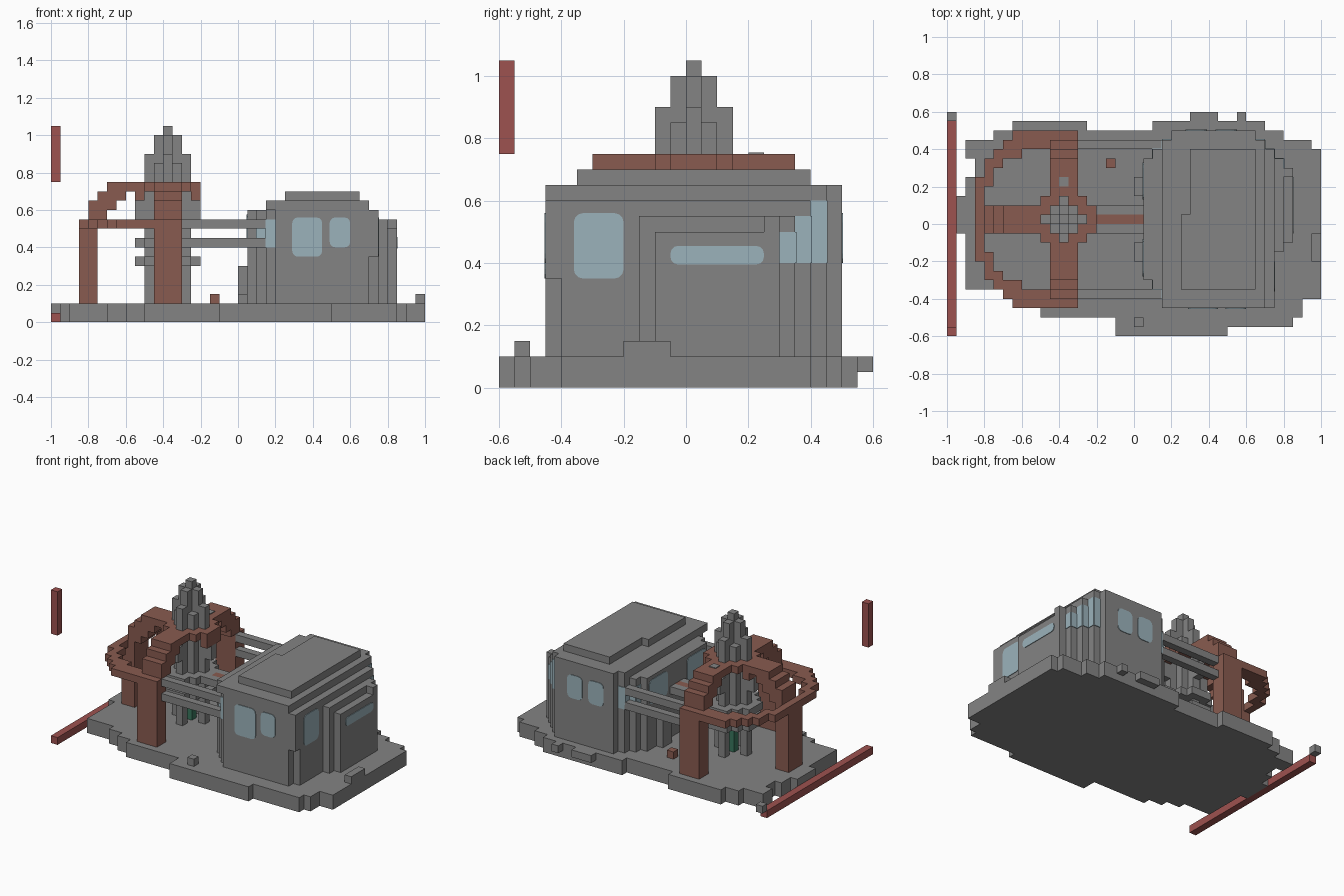
import bpy
import bmesh
from math import cos, sin, pi

U = 0.05  # one grid cell

default = bpy.data.objects.get("Cube")
if default:
    bpy.data.objects.remove(default)


def material(name, r, g, b):
    m = bpy.data.materials.new(name)
    m.use_nodes = True
    m.diffuse_color = (r, g, b, 1)
    bsdf = m.node_tree.nodes["Principled BSDF"]
    bsdf.inputs["Base Color"].default_value = (r, g, b, 1)
    bsdf.inputs["Roughness"].default_value = 0.9
    return m


GREY = material("stone grey", .23, .23, .23)
BROWN = material("brick brown", .25, .105, .08)
RED = material("dull red", .34, .085, .08)
GLASS = material("pale blue glass", .33, .45, .5)
GREEN = material("dark green", .04, .18, .11)


def finish(name, bm, mat):
    bmesh.ops.recalc_face_normals(bm, faces=bm.faces)
    me = bpy.data.meshes.new(name)
    bm.to_mesh(me)
    bm.free()
    me.materials.append(mat)
    ob = bpy.data.objects.new(name, me)
    bpy.context.collection.objects.link(ob)
    return ob


def blocks(name, mat, boxes):
    """One object from boxes (x0, x1, y0, y1, z0, z1) in grid cells."""
    bm = bmesh.new()
    for b in boxes:
        vs = bmesh.ops.create_cube(bm, size=1)["verts"]
        for v in vs:
            for i in range(3):
                lo, hi = b[2 * i], b[2 * i + 1]
                v.co[i] = U * (lo + (v.co[i] + .5) * (hi - lo))
    return finish(name, bm, mat)


def window(name, axis, side, face, a0, a1, z0, z1, r=.6):
    """Thin rounded pane on a wall; axis is the wall normal (0 = x, 1 = y)."""
    bm = bmesh.new()
    ring = []
    corners = ((a1 - r, z1 - r), (a0 + r, z1 - r), (a0 + r, z0 + r), (a1 - r, z0 + r))
    for q, (a, z) in enumerate(corners):
        for k in range(4):
            t = pi / 2 * (q + k / 3)
            p, h = a + r * cos(t), z + r * sin(t)
            co = (face, p, h) if axis == 0 else (p, face, h)
            ring.append(bm.verts.new([c * U for c in co]))
    f = bm.faces.new(ring)
    new = bmesh.ops.extrude_face_region(bm, geom=[f])["geom"]
    for v in new:
        if isinstance(v, bmesh.types.BMVert):
            v.co[axis] += side * .004
    return finish(name, bm, GLASS)


# Ground slab: strips along x, each with its own depth
strips = [(-19, -18, -1, 3), (-18, -17, -7, 5), (-18, -17, 7, 9), (-17, -15, -7, 9),
          (-15, -14, -7, 10), (-14, -13, -8, 10), (-13, -12, -8, 11), (-12, -10, -9, 11),
          (-10, -5, -10, 11), (-5, -2, -10, 10), (-2, 2, -12, 10), (2, 6, -12, 11),
          (6, 9, -12, 12), (9, 10, -12, 11), (10, 11, -11, 11), (11, 12, -11, 12),
          (12, 14, -11, 11), (14, 16, -11, 10), (16, 17, -11, 9), (17, 18, -10, 9),
          (18, 19, -8, 9), (19, 20, -8, 8)]
blocks("ground_upper", GREY, [s + (1, 2) for s in strips])
blocks("ground_lower", GREY, [(a, b, c, min(d, 11), 0, 1) for a, b, c, d in strips])
blocks("ground_stones", GREY, [(0, 1, -11, -10, 2, 3), (19, 20, -4, -1, 2, 3),
                               (-20, -19, 11, 12, 1, 2)])

# Red bar, floating post and small brick
blocks("red_bar", RED, [(-20, -19, -12, 11, 0, 1)])
blocks("red_post", RED, [(-20, -19, -12, -11, 15, 21)])
blocks("small_brick", BROWN, [(-3, -2, 6, 7, 2, 3)])

# House: walls with stepped corners, bay and layered roof
walls = [(4, 14, -9, 0, 2, 12), (4, 13, 0, 10, 2, 12)]
walls += [(3, 14, -8, 9, 2, 12), (2, 15, -7, 8, 2, 12), (1, 15, -6, 7, 2, 12)]
walls += [(14, 15, -8, 0, 2, 12), (14, 15, -9, -8, 7, 12)]
blocks("house_walls", GREY, walls)
blocks("house_bay", GREY, [(15, 16, -3, 7, 2, 11), (16, 17, -2, 5, 2, 10),
                           (16, 17, 5, 6, 2, 11)])
blocks("house_roof", GREY, [(3, 14, -9, 9, 12, 13), (4, 13, 9, 10, 12, 13),
                            (5, 13, -7, 1, 13, 14), (6, 13, 1, 8, 13, 14)])
blocks("house_low_walls", GREY, [(0, 1, -4, -2, 2, 6), (0, 1, 3, 5, 2, 6)])

# Panes on the flat walls
window("front_window_wide", 1, -1, -9, 5.8, 9, 7, 11.2)
window("front_window_narrow", 1, -1, -9, 9.8, 12, 8, 11.2)
window("back_window_left", 1, 1, 10, 8.7, 11, 8, 11.2)
window("back_window_right", 1, 1, 10, 5.5, 7.8, 8, 11.2)
window("side_window", 0, 1, 15, -7.2, -4, 7, 11.2)
window("bay_window", 0, 1, 17, -1, 5, 7.9, 9.1, .5)
for n, y in (("front", -5.6), ("back", 2.6)):
    window("inner_window_" + n, 0, -1, 1, y, y + 4, 8.2, 11.5)

# Panes wrapped around the stepped corners
T = .08
blocks("corner_panes", GLASS,
       [(16, 16 + T, 6, 7, 8, 10), (15, 15 + T, 7, 8, 8, 11), (14, 14 + T, 8, 9, 8, 12),
        (15, 16, 7, 7 + T, 8, 10), (14, 15, 8, 8 + T, 8, 11), (13, 14, 9, 9 + T, 8, 12)]
       + [(2 + k - T, 2 + k, 7 + k, 8 + k, 8, 11) for k in range(2)]
       + [(2 + k, 3 + k, 8 + k, 8 + k + T, 8, 11) for k in range(2)]
       + [(2 + k - T, 2 + k, -7 - k, -6 - k, 8, 11) for k in range(2)]
       + [(2 + k, 3 + k, -7 - k - T, -7 - k, 8, 11) for k in range(2)])

# Rails and walkway between house and pavilion
blocks("rails", GREY, [(-6, 4, y, y + 1, z, z + 1) for y in (-8, 8) for z in (8, 10)])
blocks("walkway_plank", BROWN, [(-4, 1, 0, 1, 8, 9)])
blocks("walkway_edges", GREY, [(-4, 1, -1, 0, 8, 9), (-4, 1, 1, 2, 8, 9)])


def both(boxes):
    """Add copies mirrored about the pavilion's middle line."""
    return boxes + [(a, b, 1 - d, 1 - c, e, f) for a, b, c, d, e, f in boxes]


# Pavilion arches: pillars with stairs of bricks rising to the crown
blocks("side_pillars", BROWN, both([(-9, -6, 8, 10, 2, 11)]))
blocks("side_arches", BROWN, both([(-9, -6, 8 - k, 10 - k, 10 + k, 12 + k)
                                   for k in range(1, 4)] + [(-9, -6, 4, 6, 14, 15)]))
blocks("end_pillar", BROWN, [(-17, -15, -1, 2, 2, 11)])
blocks("end_arch", BROWN, [(-17 + k, -15 + k, -1, 2, 10 + k, 12 + k) for k in range(1, 4)]
       + [(-13, -11, -1, 2, 14, 15)])

# Ring beam joining the pillars
blocks("ring_beam", BROWN, both([(-17, -16, 0, 5, 10, 11), (-16, -15, 4, 7, 10, 11),
                                 (-15, -14, 6, 8, 10, 11), (-14, -12, 7, 9, 10, 11),
                                 (-13, -6, 8, 10, 10, 11)]))


def octagon(r, z0, z1, cut=2):
    """Stepped round slab around the pavilion centre."""
    return [(-8 - r + k, -7 + r - k, -r + cut - k, r + 1 - cut + k, z0, z1)
            for k in range(cut + 1)]


# Crown, shelves, legs and spire
blocks("crown", BROWN, octagon(3, 14, 15) + [(-5, -4, -1, 2, 13, 14), (-11, -10, -1, 2, 13, 14)])
blocks("crown_opening", GREY, [(-8, -7, 4, 5, 15, 15.1)])
blocks("shelves", GREY, octagon(3, 8, 9) + octagon(3, 6, 7))
blocks("legs", GREY, [(-10, -9, 0, 1, 2, 8), (-6, -5, 0, 1, 2, 8),
                      (-8, -7, -2, -1, 2, 8), (-8, -7, 2, 3, 2, 8)])
blocks("spire", GREY, [(-8, -7, 0, 1, 9, 21), (-9, -6, 0, 1, 9, 20), (-8, -7, -1, 2, 9, 20),
                       (-9, -6, -1, 2, 9, 17), (-10, -5, 0, 1, 9, 18), (-8, -7, -2, 3, 9, 18),
                       (-11, -4, 0, 1, 11, 13), (-8, -7, -3, 4, 11, 13)])
blocks("green_core", GREEN, [(-8, -7, 0, 1, 2, 6)])
